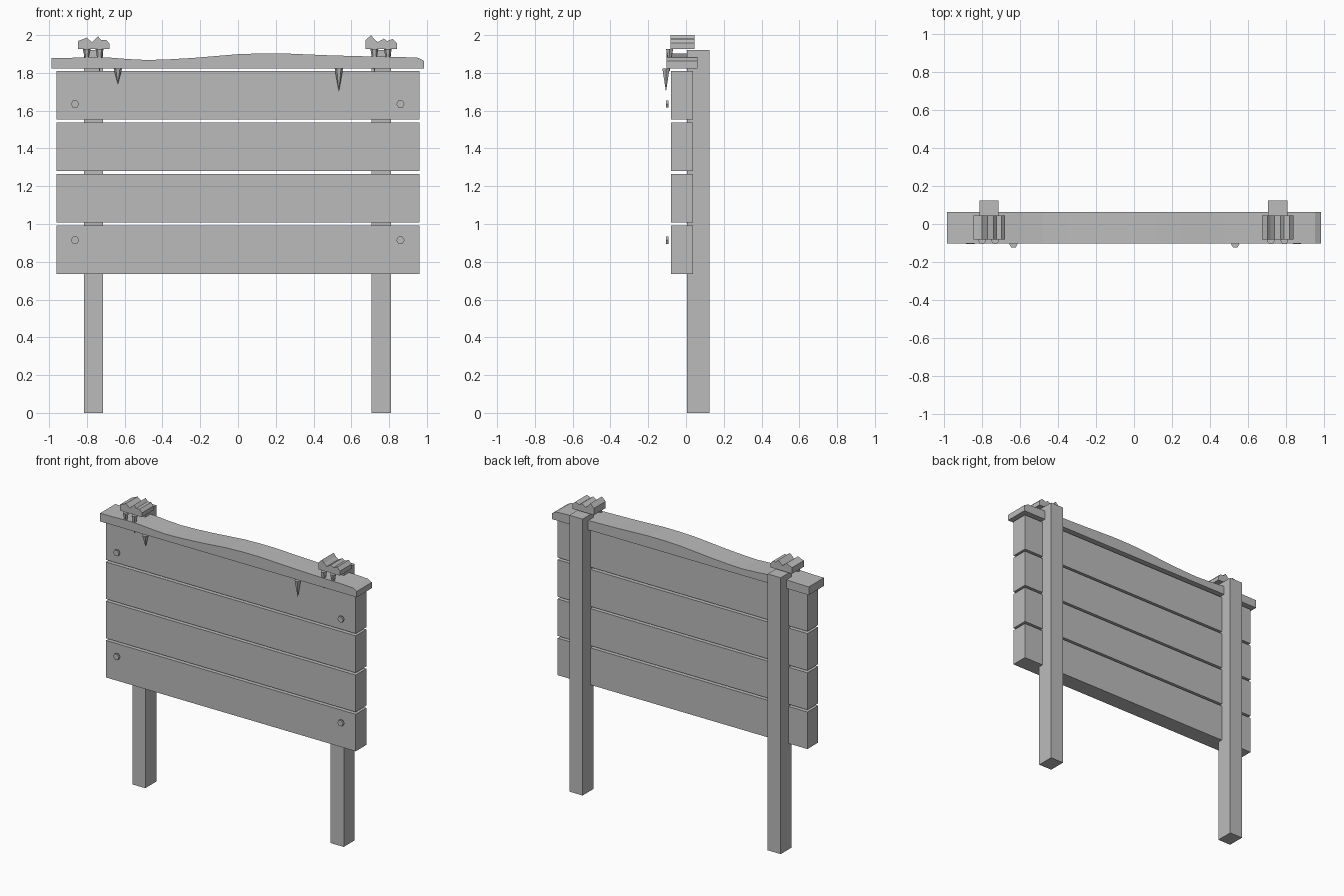
import bpy, bmesh, math
from mathutils import Matrix, Vector

if "Cube" in bpy.data.objects:
    bpy.data.objects.remove(bpy.data.objects["Cube"])

grey = bpy.data.materials.new("plain_grey")
grey.diffuse_color = (0.5, 0.5, 0.5, 1)
grey.use_nodes = True
grey.node_tree.nodes["Principled BSDF"].inputs["Base Color"].default_value = grey.diffuse_color


def finish(name, bm):
    bmesh.ops.recalc_face_normals(bm, faces=bm.faces)
    mesh = bpy.data.meshes.new(name)
    bm.to_mesh(mesh)
    bm.free()
    mesh.materials.append(grey)
    obj = bpy.data.objects.new(name, mesh)
    bpy.context.collection.objects.link(obj)
    return obj


def extrude_profile(name, points, y0, y1):
    """Extrude an outline in x and z along y."""
    bm = bmesh.new()
    face = bm.faces.new([bm.verts.new((x, y0, z)) for x, z in points])
    ext = bmesh.ops.extrude_face_region(bm, geom=[face])
    verts = [v for v in ext["geom"] if isinstance(v, bmesh.types.BMVert)]
    bmesh.ops.translate(bm, vec=(0, y1 - y0, 0), verts=verts)
    return finish(name, bm)


def box(name, x0, x1, y0, y1, z0, z1):
    return extrude_profile(name, [(x0, z0), (x1, z0), (x1, z1), (x0, z1)], y0, y1)


def icicle(name, x, y, top, tip, r):
    """Six-sided spike pointing down."""
    bm = bmesh.new()
    mat = Matrix.Translation((x, y, (top + tip) / 2)) @ Matrix.Rotation(math.pi / 6, 4, 'Z')
    bmesh.ops.create_cone(bm, cap_ends=True, segments=6, radius1=0, radius2=r,
                          depth=top - tip, matrix=mat)
    bmesh.ops.remove_doubles(bm, verts=bm.verts, dist=1e-5)
    finish(name, bm)


def bolt(name, x, z):
    bm = bmesh.new()
    mat = Matrix.Translation((x, -0.099, z)) @ Matrix.Rotation(math.pi / 2, 4, 'X') \
        @ Matrix.Rotation(math.pi / 6, 4, 'Z')
    bmesh.ops.create_cone(bm, cap_ends=True, segments=6, radius1=0.022, radius2=0.022,
                          depth=0.014, matrix=mat)
    finish(name, bm)


# Posts
box("post_left", -0.815, -0.715, 0.004, 0.124, 0, 1.92)
box("post_right", 0.708, 0.81, 0.004, 0.124, 0, 1.92)

# Four horizontal planks
for i in range(4):
    z = 0.736 + i * 0.2725
    box(f"plank_{i + 1}", -0.96, 0.96, -0.079, 0.038, z, z + 0.257)

# Wavy snow layer along the top
wave = [(-0.987, 1.879), (-0.88, 1.88), (-0.77, 1.884), (-0.68, 1.881), (-0.58, 1.873),
        (-0.48, 1.868), (-0.36, 1.872), (-0.24, 1.879), (-0.12, 1.889), (0, 1.899),
        (0.12, 1.903), (0.24, 1.903), (0.36, 1.898), (0.48, 1.893), (0.62, 1.889),
        (0.75, 1.886), (0.86, 1.884), (0.955, 1.88), (0.985, 1.863)]
extrude_profile("top_rail", [(-0.987, 1.822)] + wave + [(0.985, 1.822)], -0.104, 0.062)

# Jagged caps over the posts
jag_left = [(-0.847, 1.926), (-0.847, 1.969), (-0.82, 1.979), (-0.803, 1.987), (-0.773, 1.963),
            (-0.741, 1.994), (-0.725, 1.974), (-0.699, 1.975), (-0.68, 1.955), (-0.68, 1.926)]
jag_right = [(0.676, 1.926), (0.676, 1.973), (0.704, 2.0), (0.72, 1.98), (0.74, 1.963),
             (0.772, 1.981), (0.79, 1.968), (0.82, 1.98), (0.842, 1.958), (0.842, 1.926)]
extrude_profile("post_cap_left", jag_left, -0.083, 0.045)
extrude_profile("post_cap_right", jag_right, -0.083, 0.045)

# Small spikes under the caps and long ones under the rail
for i, (x, tip) in enumerate([(-0.801, 1.83), (-0.733, 1.80), (0.722, 1.80), (0.793, 1.83)]):
    icicle(f"small_icicle_{i + 1}", x, -0.087, 1.926, tip, 0.021)
icicle("long_icicle_left", -0.636, -0.106, 1.822, 1.74, 0.022)
icicle("long_icicle_right", 0.534, -0.106, 1.822, 1.70, 0.022)

# Hexagonal bolt heads
for side, x in (("left", -0.863), ("right", 0.86)):
    bolt(f"upper_bolt_{side}", x, 1.635)
    bolt(f"lower_bolt_{side}", x, 0.914)
